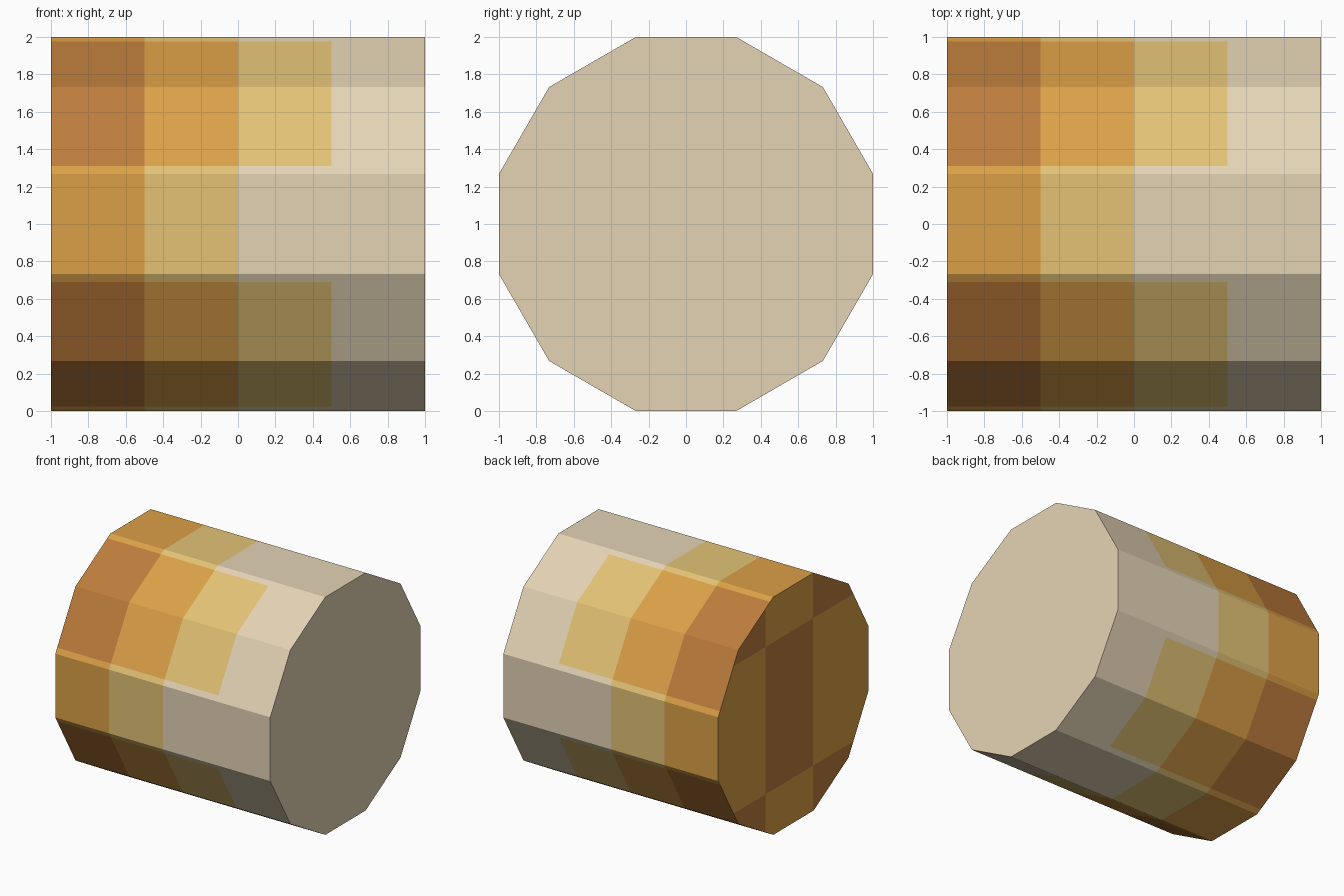
import bpy, bmesh, math
from mathutils import Vector

if "Cube" in bpy.data.objects:
    bpy.data.objects.remove(bpy.data.objects["Cube"])


def material(name, rgb):
    def lin(c):
        c /= 255
        return c / 12.92 if c <= 0.04045 else ((c + 0.055) / 1.055) ** 2.4
    m = bpy.data.materials.new(name)
    m.diffuse_color = (*[lin(c) for c in rgb], 1)
    m.use_nodes = True
    m.node_tree.nodes["Principled BSDF"].inputs["Base Color"].default_value = m.diffuse_color
    return m


MATS = [material("rust_brown", (189, 124, 60)), material("orange", (219, 160, 71)),
        material("straw_yellow", (227, 194, 117)), material("cream", (228, 212, 181))]


def cut(bm, pick, co, no):
    """Split only the faces accepted by pick along a plane."""
    faces = [f for f in bm.faces if pick(f)]
    geom = set(faces)
    for f in faces:
        geom.update(f.verts)
        geom.update(f.edges)
    bmesh.ops.bisect_plane(bm, geom=list(geom), plane_co=co, plane_no=no, dist=1e-5)


# twelve-sided prism lying along x, with flats facing up, down, front and back
bm = bmesh.new()
R = 1 / math.cos(math.pi / 12)
ring = []
for i in range(12):
    a = math.pi / 12 + i * math.pi / 6
    ring.append(bm.verts.new((-1, R * math.cos(a), 1 + R * math.sin(a))))
end = bm.faces.new(ring)
res = bmesh.ops.extrude_face_region(bm, geom=[end], use_keep_orig=True)
bmesh.ops.translate(bm, vec=(2, 0, 0),
                    verts=[v for v in res["geom"] if isinstance(v, bmesh.types.BMVert)])
bmesh.ops.recalc_face_normals(bm, faces=bm.faces[:])
bm.normal_update()

is_side = lambda f: abs(f.normal.x) < 0.5
is_left_end = lambda f: f.normal.x < -0.5

# side tiles: rings along x and strips around the barrel
for x in (-0.5, 0, 0.5):
    cut(bm, is_side, (x, 0, 0), (1, 0, 0))
    bm.normal_update()
EDGE = 0.31
for s in (-EDGE, EDGE):
    cut(bm, is_side, (0, s, 0), (0, 1, 0))
    bm.normal_update()
    cut(bm, is_side, (0, 0, 1 + s), (0, 0, 1))
    bm.normal_update()

# checkered left end
for y in (-0.26, 0.37):
    cut(bm, is_left_end, (0, y, 0), (0, 1, 0))
    bm.normal_update()
for z in (0.38, 1.62):
    cut(bm, is_left_end, (0, 0, z), (0, 0, 1))
    bm.normal_update()

# colours: stepped fade along x, one step further on the flat strips
for f in bm.faces:
    c = f.calc_center_median()
    if is_left_end(f):
        b = f.calc_center_bounds()
        outer_y = not -0.26 < b.y < 0.37
        outer_z = not 0.38 < b.z < 1.62
        f.material_index = 0 if outer_y == outer_z else 1
    elif is_side(f):
        corner = abs(c.y) > EDGE and abs(c.z - 1) > EDGE
        f.material_index = min(3, math.floor((c.x + 1) * 2) + (0 if corner else 1))
    else:
        f.material_index = 3

me = bpy.data.meshes.new("barrel")
bm.to_mesh(me)
bm.free()
for m in MATS:
    me.materials.append(m)
bpy.context.collection.objects.link(bpy.data.objects.new("barrel", me))
